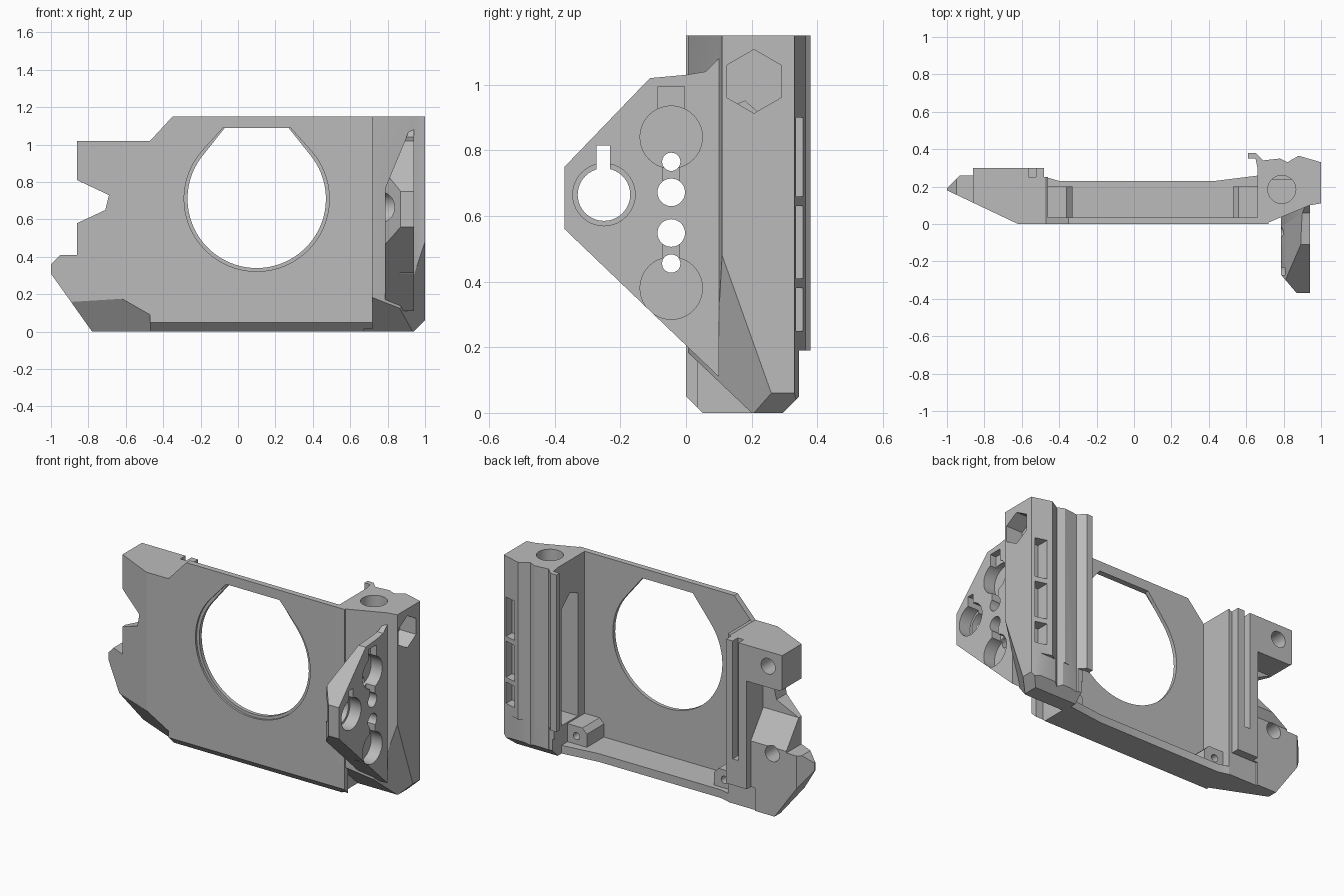
import bpy, bmesh, math
from mathutils import Vector

if "Cube" in bpy.data.objects:
    bpy.data.objects.remove(bpy.data.objects["Cube"])

grey = bpy.data.materials.new("grey_plastic")
grey.diffuse_color = (0.5, 0.5, 0.5, 1)
grey.use_nodes = True
grey.node_tree.nodes["Principled BSDF"].inputs["Base Color"].default_value = grey.diffuse_color


def prism(name, pts, axis, a, b):
    """Extrude a 2D outline along an axis: x takes (y,z), y takes (x,z), z takes (x,y)."""
    put = {"x": lambda p, t: (t, p[0], p[1]),
           "y": lambda p, t: (p[0], t, p[1]),
           "z": lambda p, t: (p[0], p[1], t)}[axis]
    bm = bmesh.new()
    lo = [bm.verts.new(put(p, a)) for p in pts]
    hi = [bm.verts.new(put(p, b)) for p in pts]
    n = len(pts)
    bm.faces.new(lo)
    bm.faces.new(hi[::-1])
    for i in range(n):
        bm.faces.new((lo[i], hi[i], hi[(i + 1) % n], lo[(i + 1) % n]))
    bmesh.ops.recalc_face_normals(bm, faces=bm.faces)
    me = bpy.data.meshes.new(name)
    bm.to_mesh(me)
    bm.free()
    me.materials.append(grey)
    ob = bpy.data.objects.new(name, me)
    bpy.context.collection.objects.link(ob)
    return ob


def rect(u0, u1, v0, v1):
    return [(u0, v0), (u1, v0), (u1, v1), (u0, v1)]


def ring(cx, cy, r, n=40, start=0.0):
    return [(cx + r * math.cos(start + i * math.tau / n),
             cy + r * math.sin(start + i * math.tau / n)) for i in range(n)]


def cut(ob, pts, axis, a, b):
    """Subtract a prism from the part."""
    tool = prism("cutter", pts, axis, a, b)
    mod = ob.modifiers.new("cut", "BOOLEAN")
    mod.operation, mod.solver, mod.object = "DIFFERENCE", "EXACT", tool
    dg = bpy.context.evaluated_depsgraph_get()
    me = bpy.data.meshes.new_from_object(ob.evaluated_get(dg))
    ob.modifiers.clear()
    ob.data = me
    bpy.data.objects.remove(tool)


def shave(ob, co, normal):
    """Remove everything on the normal side of a plane and cap it."""
    bm = bmesh.new()
    bm.from_mesh(ob.data)
    geom = bm.verts[:] + bm.edges[:] + bm.faces[:]
    res = bmesh.ops.bisect_plane(bm, geom=geom, plane_co=co, plane_no=normal, clear_outer=True)
    edges = [e for e in res["geom_cut"] if isinstance(e, bmesh.types.BMEdge)]
    bmesh.ops.holes_fill(bm, edges=edges, sides=0)
    bmesh.ops.recalc_face_normals(bm, faces=bm.faces)
    bm.to_mesh(ob.data)
    bm.free()


def plane3(a, b, c, outward):
    """Normal of the plane through three points, facing the outward hint."""
    n = (Vector(b) - Vector(a)).cross(Vector(c) - Vector(a)).normalized()
    return n if n.dot(Vector(outward)) > 0 else -n


# front panel with the large round opening, flattened at its top
panel = prism("front_panel", [(-0.47, 0), (0.72, 0), (0.72, 1.15), (-0.35, 1.15), (-0.47, 1.02)],
              "y", 0, 0.035)


def opening(r, top, half):
    arc = [math.radians(140 + i * 260 / 56) for i in range(57)]
    return [(0.1 + r * math.cos(t), 0.71 + r * math.sin(t)) for t in arc] + \
           [(0.1 + half, top), (0.1 - half, top)]


cut(panel, opening(0.37, 1.09, 0.17), "y", -0.1, 0.1)
cut(panel, opening(0.388, 1.09, 0.18), "y", -0.1, 0.012)

# bottom shelf
shelf = prism("bottom_shelf", [(-0.47, 0), (0.67, 0), (0.67, 0.26), (0.43, 0.23),
                               (-0.4, 0.23), (-0.47, 0.25)], "z", 0, 0.05)
for part in (panel, shelf):
    shave(part, (0, 0, 0.05), (0, -1, -1))

# screw bosses in the two lower corners
for side, x0 in (("left", -0.47), ("right", 0.53)):
    boss = prism("screw_boss_" + side, rect(x0, x0 + 0.14, 0.04, 0.16), "y", 0.03, 0.2)
    inner = x0 + 0.14 if side == "left" else x0
    shave(boss, (inner, 0, 0.13), (1 if side == "left" else -1, 0, 1))
    cut(boss, ring(x0 + 0.07, 0.1, 0.022, 20), "y", 0.08, 0.3)

# left wing with two bolt arms
wing = prism("left_wing", [(-0.78, 0), (-0.46, 0), (-0.46, 1.03), (-0.47, 1.02), (-0.86, 1.02),
                           (-0.86, 0.81), (-0.69, 0.73), (-0.71, 0.65), (-0.86, 0.58),
                           (-0.86, 0.41), (-0.95, 0.41), (-1, 0.36), (-1, 0.31)], "y", 0, 0.30)
# recess between arms, rail groove, rail foot
cut(wing, [(0.14, 0.8), (0.14, 0.58), (0.26, 0.42), (0.26, -0.1), (0.5, -0.1), (0.5, 0.8)],
    "x", -1.2, -0.62)
cut(wing, rect(-0.65, -0.4, -0.1, 0.14), "y", 0.25, 0.5)
cut(wing, rect(-0.565, -0.525, 0.3, 1.2), "y", 0.25, 0.5)
cut(wing, rect(-0.48, -0.4, -0.1, 1.2), "y", 0.25, 0.5)
for z in (0.93, 0.38):
    cut(wing, ring(-0.765, z, 0.048), "y", -0.2, 0.5)
    cut(wing, ring(-0.765, z, 0.088), "y", -0.2, 0.13)
# slanted front, back corner, raised chin
shave(wing, (-0.62, 0, 0), (-0.18, -0.38, 0))
shave(wing, (-0.89, 0.30, 0), (-1, 1, 0))
chin = [(-0.40, 0, 0.05), (-0.68, 0.03, 0.17), (-0.78, 0.2, 0)]
shave(wing, chin[0], plane3(*chin, (0, -1, -1)))

# right column with rails along its back
column = prism("right_column", [(0.66, 0), (0.70, 0), (0.94, 0.10), (1, 0.11), (1, 0.33),
                                (0.88, 0.365), (0.82, 0.33), (0.78, 0.35), (0.69, 0.34),
                                (0.65, 0.38), (0.61, 0.38), (0.61, 0.35), (0.65, 0.35),
                                (0.66, 0.30)], "z", 0, 1.15)
cut(column, rect(0.5, 1.1, -0.1, 0.19), "y", 0.345, 0.5)      # rail foot
cut(column, rect(0.5, 0.66, -0.1, 0.12), "y", 0.2, 0.5)
cut(column, [(0.1, 0.17), (0.26, 0.17), (0.26, 0.88), (0.18, 0.95), (0.1, 0.92)],
    "x", 0.5, 0.9)                                            # inner cavity
cut(column, ring(0.79, 0.185, 0.075), "z", 0.9, 1.3)          # top well
cut(column, ring(0.207, 1.01, 0.097, 6, math.pi / 2), "x", 0.89, 1.2)  # hexagonal pocket
for z0, z1 in ((0.25, 0.38), (0.41, 0.63), (0.66, 0.90)):     # back windows
    cut(column, rect(0.91, 0.98, z0, z1), "y", 0.28, 0.5)
# tapered foot
shave(column, (0, 0, 0.19), (0, -0.76, -0.8))
shave(column, (1, 0, 0.06), (1, 0, -1))
shave(column, (0, 0.345, 0.05), (0, 1, -1))
foot = [(1, 0.11, 0.48), (1, 0.26, 0.06), (0.94, 0.10, 0.30)]
shave(column, foot[0], plane3(*foot, (1, -1, 0)))

# side fin projecting forward from the column
fin = prism("side_fin", [(0.1, 0.11), (-0.37, 0.56), (-0.37, 0.75), (-0.11, 1.02), (0.0, 1.03),
                         (0.06, 1.04), (0.1, 1.08)], "x", 0.785, 0.94)
shave(fin, (0.785, -0.27, 0), (-0.1, -0.085, 0))
shave(fin, (0.80, 0, 0.80), (-0.24, 0, 0.1))
for z, s in ((0.84, -1), (0.38, 1)):
    hole = z + s * 0.168
    cut(fin, ring(-0.045, z, 0.095), "x", 0.865, 1.1)         # round socket
    cut(fin, ring(-0.045, hole, 0.042, 28), "x", 0.6, 1.1)    # small through hole
    cut(fin, rect(-0.07, -0.02, min(z, hole), max(z, hole)), "x", 0.88, 1.1)
    cut(fin, ring(-0.045, z + s * 0.075, 0.028, 20), "x", 0.6, 1.1)
cut(fin, rect(-0.085, -0.005, 0.92, 0.995), "x", 0.9, 1.1)    # square notch
cut(fin, ring(-0.25, 0.665, 0.095), "x", 0.865, 1.1)          # front socket
cut(fin, ring(-0.25, 0.665, 0.08), "x", 0.6, 1.1)
cut(fin, rect(-0.272, -0.232, 0.7, 0.815), "x", 0.6, 1.1)     # key slot

# smooth the curved walls, keep edges crisp
for ob in bpy.context.scene.objects:
    ob.select_set(True)
bpy.context.view_layer.objects.active = panel
bpy.ops.object.shade_smooth_by_angle(angle=math.radians(25))
